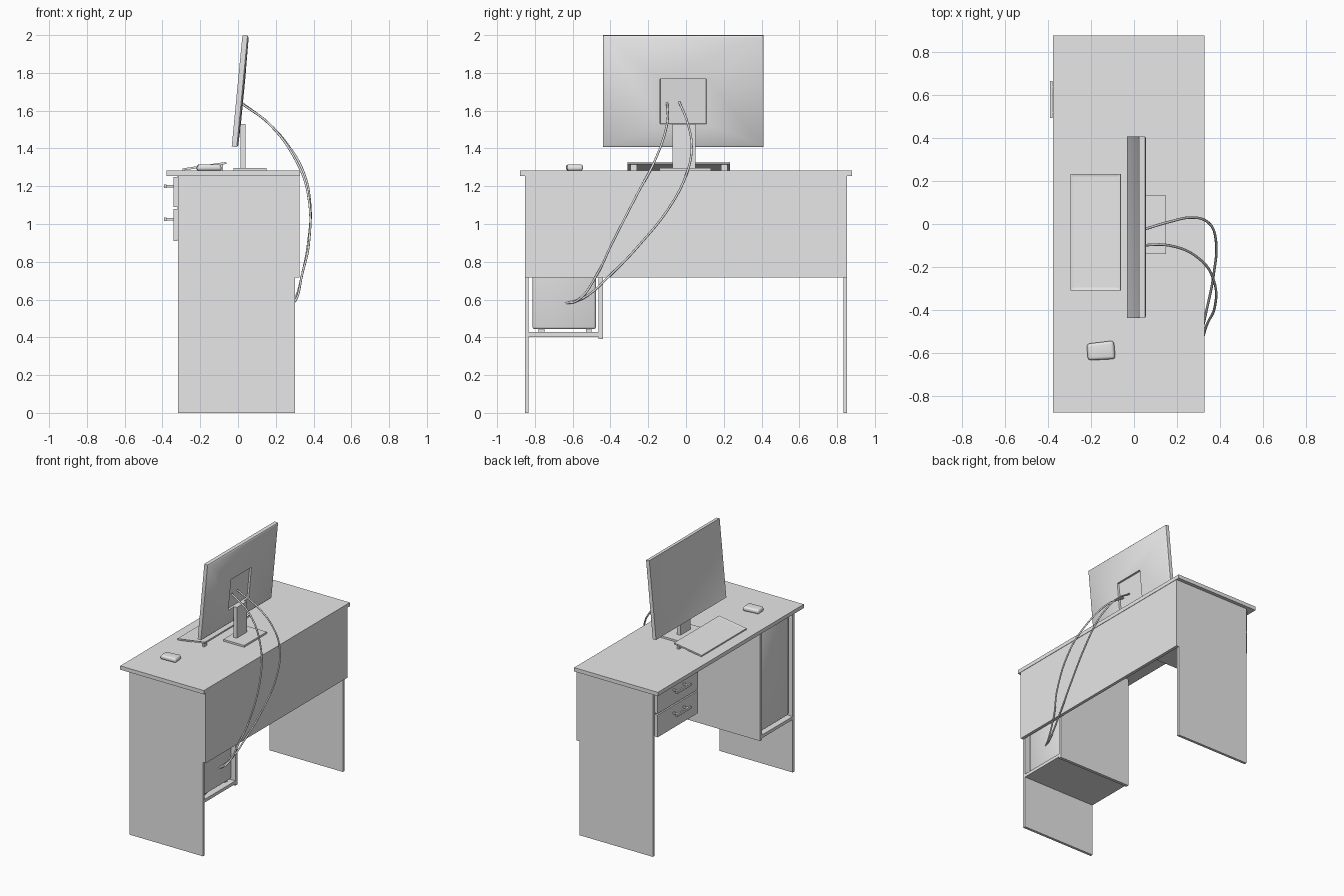
import bpy, bmesh
from mathutils import Vector
from math import radians

cube = bpy.data.objects.get("Cube")
if cube:
    bpy.data.objects.remove(cube, do_unlink=True)

# One plain material
grey = bpy.data.materials.new("light grey")
grey.use_nodes = True
grey.diffuse_color = (0.8, 0.8, 0.8, 1)
for node in grey.node_tree.nodes:
    if node.type == 'BSDF_PRINCIPLED':
        node.inputs["Base Color"].default_value = (0.8, 0.8, 0.8, 1)


def add_object(name, data):
    ob = bpy.data.objects.new(name, data)
    data.materials.append(grey)
    bpy.context.scene.collection.objects.link(ob)
    return ob


def smooth(ob, degrees):
    bpy.ops.object.select_all(action='DESELECT')
    ob.select_set(True)
    bpy.context.view_layer.objects.active = ob
    bpy.ops.object.shade_smooth_by_angle(angle=radians(degrees))


def box_mesh(size):
    bm = bmesh.new()
    bmesh.ops.create_cube(bm, size=1)
    bmesh.ops.scale(bm, vec=size, verts=bm.verts)
    return bm


def finish(bm, name, location):
    mesh = bpy.data.meshes.new(name)
    bm.to_mesh(mesh)
    bm.free()
    ob = add_object(name, mesh)
    ob.location = location
    return ob


def box(name, x, y, z, bevel=0, segments=2):
    """Box from (low, high) ranges, with optional rounded edges."""
    ranges = (x, y, z)
    bm = box_mesh([b - a for a, b in ranges])
    if bevel:
        bmesh.ops.bevel(bm, geom=bm.edges[:], offset=bevel, segments=segments,
                        profile=0.5, affect='EDGES')
    ob = finish(bm, name, [(a + b) / 2 for a, b in ranges])
    if bevel:
        smooth(ob, 50)
    return ob


def face_towards(bm, direction):
    return max(bm.faces, key=lambda f: f.normal.dot(Vector(direction)) + f.calc_area())


def inset(bm, face, thickness, move=(0, 0, 0)):
    bmesh.ops.inset_region(bm, faces=[face], thickness=thickness, use_even_offset=True)
    bmesh.ops.translate(bm, vec=move, verts=face.verts)


# Desk carcass
depth = (-0.317, 0.302)
box("desk_top", (-0.378, 0.328), (-0.88, 0.88), (1.253, 1.282))
box("right_leg", depth, (-0.853, -0.833), (0, 1.253))
box("left_leg", depth, (0.833, 0.853), (0, 1.253))
box("back_panel", (0.302, 0.325), (-0.853, 0.853), (0.717, 1.253))

# Computer compartment
box("compartment_side", depth, (-0.463, -0.44), (0.39, 1.253))
box("compartment_shelf", depth, (-0.833, -0.463), (0.403, 0.427))
box("computer_case", (-0.3, 0.28), (-0.813, -0.477), (0.443, 1.225), 0.012)
for end in (-0.25, 0.22):
    for side in (-0.78, -0.53):
        box("case_foot", (end, end + 0.04), (side, side + 0.03), (0.427, 0.445))

# Drawers with bar handles
drawer_y = (0.345, 0.83)
box("drawer_cabinet", (-0.32, 0.302), drawer_y, (0.915, 1.253))
for low, high in ((0.91, 1.08), (1.09, 1.25)):
    box("drawer_front", (-0.342, -0.32), drawer_y, (low, high))
    mid = (low + high) / 2 + 0.03
    box("handle_bar", (-0.391, -0.379), (0.495, 0.667), (mid - 0.01, mid + 0.01))
    for y in (0.515, 0.635):
        box("handle_post", (-0.38, -0.342), (y, y + 0.012), (mid - 0.006, mid + 0.006))

# Monitor: sunken screen, softly sloped back and recessed mount
bm = box_mesh((0.034, 0.848, 0.592))
bm.normal_update()
inset(bm, face_towards(bm, (-1, 0, 0)), 0.016, (0.004, 0, 0))
back = face_towards(bm, (1, 0, 0))
bmesh.ops.translate(bm, vec=(-0.007, 0, 0), verts=back.verts)
inset(bm, back, 0.009, (0.007, 0, 0))
inset(bm, back, 0.05)
for v in back.verts:
    v.co.y = 0.123 if v.co.y > 0 else -0.123
    v.co.z = (0.12 if v.co.z > 0 else -0.12) - 0.053
    v.co.x += 0.003
inset(bm, back, 0.002, (-0.014, 0, 0))
monitor = finish(bm, "monitor", (0.012, -0.015, 1.703))
monitor.rotation_euler.y = radians(5.5)
smooth(monitor, 48)

# Monitor stand
box("stand_neck", (0.012, 0.04), (-0.072, 0.05), (1.29, 1.53))
box("stand_base", (-0.025, 0.15), (-0.14, 0.133), (1.282, 1.296))

# Keyboard, tilted on two rear feet
bm = box_mesh((0.235, 0.543, 0.011))
bm.normal_update()
top = max(bm.faces, key=lambda f: f.normal.z)
inset(bm, top, 0.013, (0, 0, -0.003))
keyboard = finish(bm, "keyboard", (-0.178, -0.038, 1.306))
keyboard.rotation_euler.y = radians(-8.5)
for y in (-0.295, 0.185):
    box("keyboard_foot", (-0.095, -0.08), (y, y + 0.035), (1.282, 1.316))

# Mouse: rounded shell, lower and narrower towards the front
bm = box_mesh((0.132, 0.086, 0.034))
for v in bm.verts:
    if v.co.x < 0:
        v.co.y *= 0.9
    if v.co.z > 0:
        v.co.x *= 0.93
bmesh.ops.bevel(bm, geom=bm.edges[:], offset=0.014, segments=4, profile=0.5,
                affect='EDGES')
mouse = finish(bm, "mouse", (-0.154, -0.592, 1.299))
mouse.rotation_euler.z = radians(5)
smooth(mouse, 60)


# Cables from the monitor to the computer
def cable(name, points):
    curve = bpy.data.curves.new(name, 'CURVE')
    curve.dimensions = '3D'
    curve.bevel_depth = 0.006
    curve.bevel_resolution = 2
    curve.resolution_u = 6
    curve.use_fill_caps = True
    spline = curve.splines.new('BEZIER')
    spline.bezier_points.add(len(points) - 1)
    for bp, co in zip(spline.bezier_points, points):
        bp.co = co
        bp.handle_left_type = bp.handle_right_type = 'AUTO'
    add_object(name, curve)


cable("power_cable", [
    (0.015, -0.1, 1.64), (0.165, -0.1, 1.53), (0.31, -0.167, 1.33),
    (0.37, -0.257, 1.16), (0.375, -0.395, 0.89), (0.34, -0.47, 0.735),
    (0.305, -0.575, 0.595), (0.275, -0.64, 0.58)])
cable("video_cable", [
    (0.015, -0.035, 1.645), (0.165, 0.01, 1.53), (0.27, 0.03, 1.41),
    (0.345, 0.008, 1.28), (0.382, -0.077, 1.105), (0.37, -0.246, 0.89),
    (0.34, -0.395, 0.735), (0.305, -0.54, 0.61), (0.275, -0.63, 0.58)])
